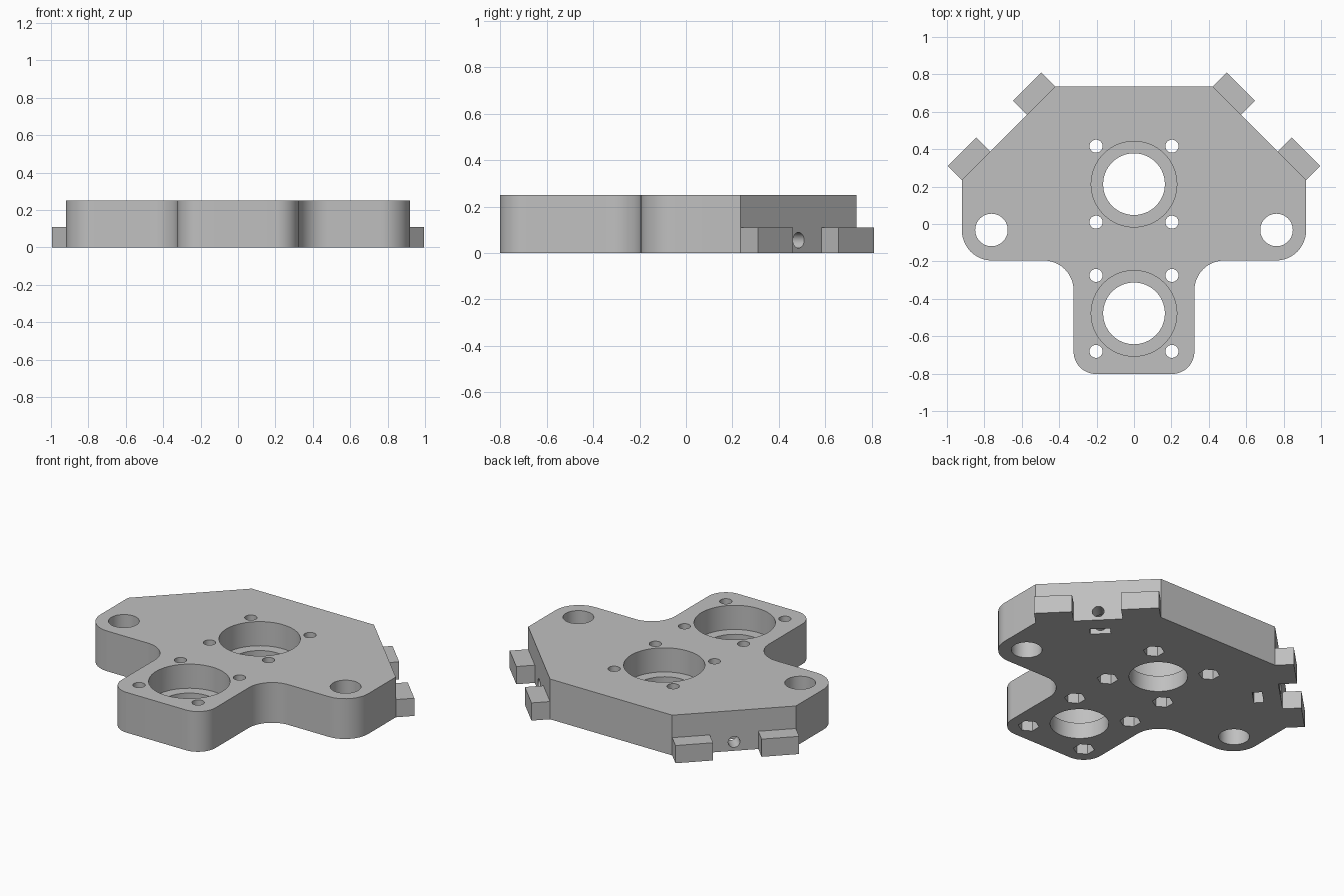
import bpy, bmesh, math
from mathutils import Vector, Matrix

cube = bpy.data.objects.get("Cube")
if cube:
    bpy.data.objects.remove(cube, do_unlink=True)

HEIGHT = 0.25
grey = bpy.data.materials.new("plain grey")
grey.use_nodes = True
grey.diffuse_color = (0.527, 0.527, 0.527, 1)
grey.node_tree.nodes["Principled BSDF"].inputs["Base Color"].default_value = grey.diffuse_color


def add_object(name, bm):
    bmesh.ops.recalc_face_normals(bm, faces=bm.faces)
    mesh = bpy.data.meshes.new(name)
    bm.to_mesh(mesh)
    bm.free()
    obj = bpy.data.objects.new(name, mesh)
    bpy.context.collection.objects.link(obj)
    mesh.materials.append(grey)
    return obj


def prism(name, points, z0, z1):
    """Extrude a flat outline between two heights."""
    bm = bmesh.new()
    face = bm.faces.new([bm.verts.new((x, y, z0)) for x, y in points])
    new = bmesh.ops.extrude_face_region(bm, geom=[face])["geom"]
    bmesh.ops.translate(bm, vec=(0, 0, z1 - z0),
                        verts=[g for g in new if isinstance(g, bmesh.types.BMVert)])
    return add_object(name, bm)


def ring(cx, cy, r, sides, turn=0.0):
    return [(cx + r * math.cos(turn + math.tau * i / sides),
             cy + r * math.sin(turn + math.tau * i / sides)) for i in range(sides)]


def rounded(corners, steps=12):
    """Replace each corner (x, y, radius) by a tangent arc."""
    out = []
    for i, (x, y, r) in enumerate(corners):
        p = Vector((x, y))
        if r == 0:
            out.append(p)
            continue
        a = (Vector(corners[i - 1][:2]) - p).normalized()
        b = (Vector(corners[(i + 1) % len(corners)][:2]) - p).normalized()
        half = a.angle(b) / 2
        centre = p + (a + b).normalized() * r / math.sin(half)
        start = p + a * r / math.tan(half) - centre
        end = p + b * r / math.tan(half) - centre
        sweep = start.angle(end)
        for k in range(steps + 1):
            t = k / steps
            out.append(centre + (start * math.sin((1 - t) * sweep)
                                 + end * math.sin(t * sweep)) / math.sin(sweep))
    return out


# Plate outline: right half, then mirrored
half = [(0.42, 0.735, 0), (0.92, 0.235, 0), (0.92, -0.195, 0.16),
        (0.323, -0.195, 0.16), (0.323, -0.802, 0.12)]
outline = half + [(-x, y, r) for x, y, r in reversed(half)]
plate = prism("mounting_plate", rounded(outline), 0, HEIGHT)

cutters = []


def cut_prism(points, z0, z1):
    cutters.append(prism("cutter", points, z0, z1))


# Stepped bores, each with four screw holes and hexagonal nut pockets
for cy in (0.213, -0.478):
    cut_prism(ring(0, cy, 0.165, 64), -0.1, HEIGHT + 0.1)
    cut_prism(ring(0, cy, 0.229, 64), 0.1, HEIGHT + 0.1)
    for sx in (-1, 1):
        for sy in (-1, 1):
            x, y = sx * 0.203, cy + sy * 0.203
            cut_prism(ring(x, y, 0.035, 24), -0.1, HEIGHT + 0.1)
            cut_prism(ring(x, y, 0.06, 6, math.pi / 2), -0.1, 0.1)

# Corner holes
for sx in (-1, 1):
    cut_prism(ring(sx * 0.762, -0.032, 0.087, 40), -0.1, HEIGHT + 0.1)

# Slanted sides: blocks, a cross hole and a nut slot underneath
SLANT = 0.5 * math.sqrt(2)
solids = [plate]
for side, sx in (("left", 1), ("right", -1)):
    middle = Vector((sx * 0.67, 0.485))
    along = Vector((sx, -1)).normalized()
    outward = Vector((sx, 1)).normalized()

    def rectangle(u0, u1, v0, v1):
        return [middle + along * u + outward * v
                for u, v in ((u0, v0), (u1, v0), (u1, v1), (u0, v1))]

    edge = SLANT / 2
    for place, u0, u1 in (("back", -edge, -edge + 0.215), ("front", edge - 0.215, edge)):
        solids.append(prism(f"{side}_{place}_block", rectangle(u0, u1, 0, 0.106), 0, 0.11))
    cut_prism(rectangle(-0.058, 0.058, -0.155, -0.1), -0.1, 0.113)
    bm = bmesh.new()
    bmesh.ops.create_cone(bm, cap_ends=True, segments=24, radius1=0.034, radius2=0.034, depth=0.4)
    pos = middle - outward * 0.08
    turn = Vector((0, 0, 1)).rotation_difference(outward.to_3d()).to_matrix().to_4x4()
    bmesh.ops.transform(bm, matrix=Matrix.Translation((pos.x, pos.y, 0.055)) @ turn, verts=bm.verts)
    cutters.append(add_object("cutter", bm))

# Cut the plate, then discard the cutters
for cutter in cutters:
    cutter.hide_render = True
    mod = plate.modifiers.new("cut", 'BOOLEAN')
    mod.operation = 'DIFFERENCE'
    mod.solver = 'EXACT'
    mod.object = cutter
bpy.context.view_layer.update()
cut_mesh = bpy.data.meshes.new_from_object(plate.evaluated_get(bpy.context.evaluated_depsgraph_get()))
plate.modifiers.clear()
plate.data = cut_mesh
for cutter in cutters:
    bpy.data.objects.remove(cutter, do_unlink=True)

# Smooth round walls, keep edges sharp
bpy.ops.object.select_all(action='DESELECT')
for obj in solids:
    obj.select_set(True)
bpy.context.view_layer.objects.active = plate
bpy.ops.object.shade_smooth_by_angle(angle=math.radians(30))
